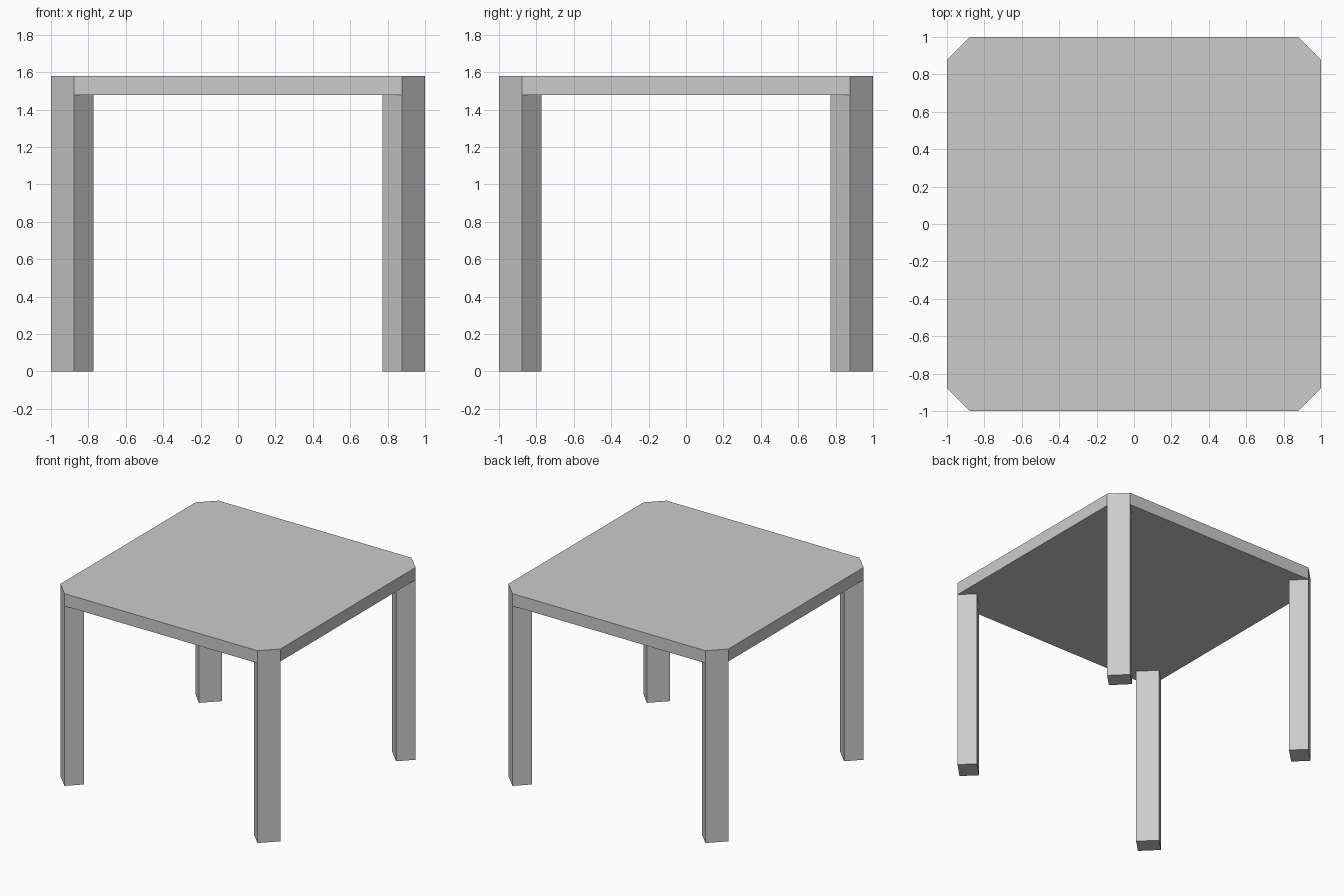
import bpy, bmesh

if "Cube" in bpy.data.objects:
    bpy.data.objects.remove(bpy.data.objects["Cube"])

HALF, CUT, DEPTH = 1.0, 0.123, 0.104   # half width, corner cut, leg depth along each axis
UNDER, TOP = 1.478, 1.58               # underside and upper face of the table top


def prism(name, outline, z0, z1):
    """Extrude a counter-clockwise XY outline from z0 to z1."""
    bm = bmesh.new()
    base = bm.faces.new([bm.verts.new((x, y, z0)) for x, y in outline])
    ext = bmesh.ops.extrude_face_region(bm, geom=[base], use_keep_orig=True)
    verts = [v for v in ext["geom"] if isinstance(v, bmesh.types.BMVert)]
    bmesh.ops.translate(bm, verts=verts, vec=(0, 0, z1 - z0))
    bmesh.ops.recalc_face_normals(bm, faces=bm.faces[:])
    mesh = bpy.data.meshes.new(name)
    bm.to_mesh(mesh)
    bm.free()
    obj = bpy.data.objects.new(name, mesh)
    bpy.context.collection.objects.link(obj)
    return obj


def quarter_turns(points, n):
    for _ in range(n):
        points = [(-y, x) for x, y in points]
    return points


# Table top: square with cut corners
edge = HALF - CUT
corner = [(HALF, edge), (edge, HALF)]
prism("table_top", [p for i in range(4) for p in quarter_turns(corner, i)], UNDER, TOP)

# Legs: diagonal posts flush with the cut corners
leg = corner + [(edge - DEPTH, HALF - DEPTH), (HALF - DEPTH, edge - DEPTH)]
names = ["back_right_leg", "back_left_leg", "front_left_leg", "front_right_leg"]
for i, name in enumerate(names):
    prism(name, quarter_turns(leg, i), 0, UNDER)
